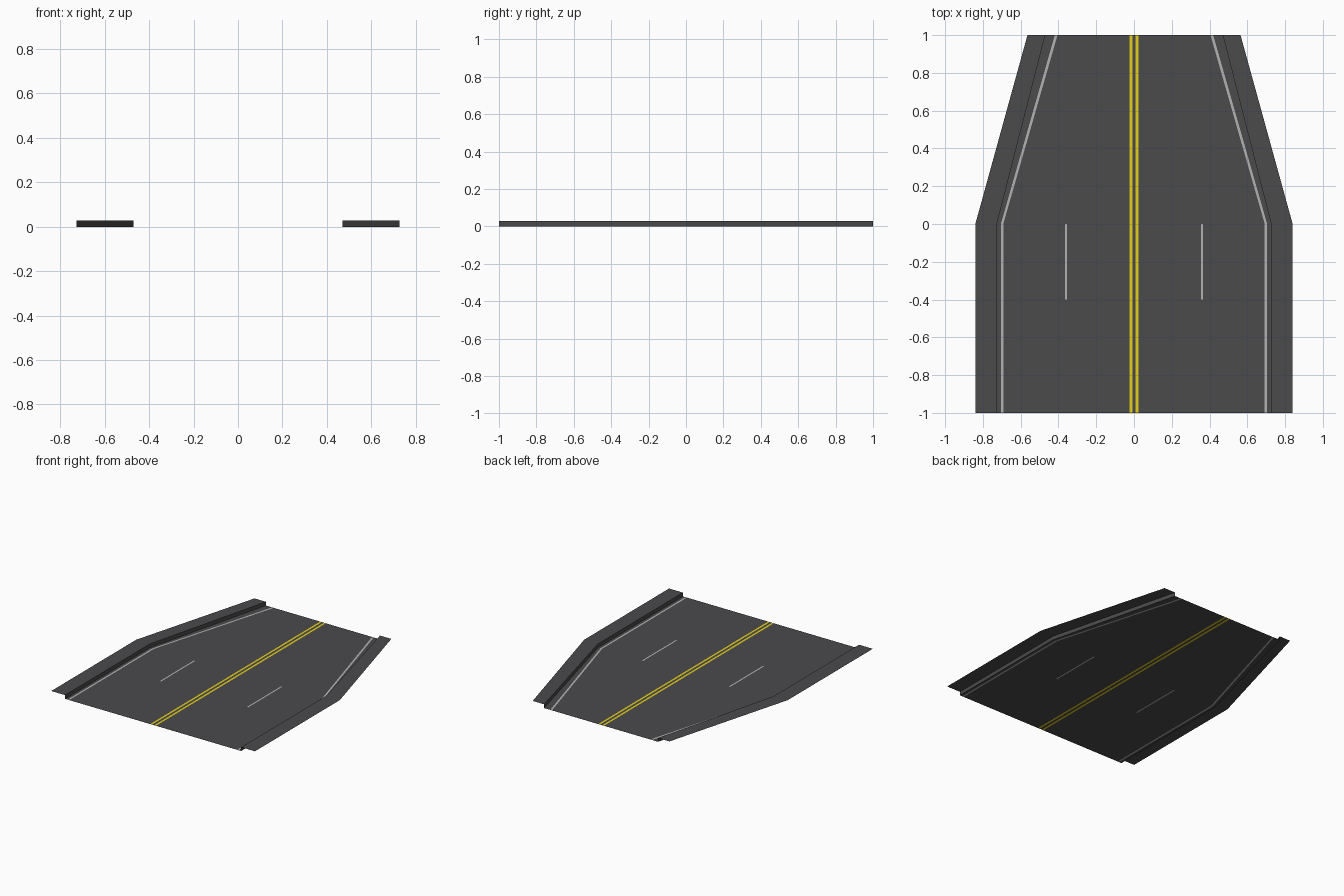
import bpy, bmesh

if "Cube" in bpy.data.objects:
    bpy.data.objects.remove(bpy.data.objects["Cube"])

KERB = 0.028          # sidewalk height
ROWS = (-1.0, -0.4, 0.0, 1.0)


def material(name, rgb):
    m = bpy.data.materials.new(name)
    m.diffuse_color = (*rgb, 1)
    m.use_nodes = True
    m.node_tree.nodes["Principled BSDF"].inputs["Base Color"].default_value = m.diffuse_color
    return m


asphalt = material("asphalt", (0.07, 0.07, 0.073))
white = material("white_paint", (0.45, 0.45, 0.45))
yellow = material("yellow_paint", (0.78, 0.62, 0.01))

# cross-section points: (x on the wide half, x at the narrow end, height)
CENTRE = (0, 0, 0)
Y_IN, Y_OUT = (0.009, 0.009, 0), (0.024, 0.024, 0)
D_IN, D_OUT = (0.354, 0.354, 0), (0.365, 0.365, 0)
E_IN, E_OUT = (0.692, 0.405, 0), (0.705, 0.419, 0)
K_LOW, K_TOP = (0.726, 0.47, 0), (0.726, 0.47, KERB)
OUTER = (0.84, 0.564, KERB)


def build(name, mat, strips):
    """Open sheet of strips (inner, outer, first row, last row), mirrored in x."""
    bm = bmesh.new()
    for a, b, first, last in strips:
        rows = []
        for y in ROWS[first:last + 1]:
            i = 1 if y == 1.0 else 0
            rows.append([bm.verts.new((p[i], y, p[2])) for p in (a, b)])
        for r, s in zip(rows, rows[1:]):
            bm.faces.new((r[0], r[1], s[1], s[0]))
    bmesh.ops.remove_doubles(bm, verts=bm.verts, dist=1e-5)
    me = bpy.data.meshes.new(name)
    bm.to_mesh(me)
    bm.free()
    me.materials.append(mat)
    ob = bpy.data.objects.new(name, me)
    bpy.context.collection.objects.link(ob)
    mod = ob.modifiers.new("mirror", 'MIRROR')
    mod.use_axis[0] = True
    mod.merge_threshold = 1e-4
    return ob


# road surface, leaving gaps that the painted lines fill flush
build("road_surface", asphalt, [
    (CENTRE, Y_IN, 0, 3), (Y_OUT, D_IN, 0, 3),
    (D_IN, D_OUT, 0, 1), (D_IN, D_OUT, 2, 3),
    (D_OUT, E_IN, 0, 3), (E_OUT, K_LOW, 0, 3)])
# painted lines
build("centre_lines", yellow, [(Y_IN, Y_OUT, 0, 3)])
build("lane_dashes", white, [(D_IN, D_OUT, 1, 2)])
build("edge_lines", white, [(E_IN, E_OUT, 0, 3)])
# raised borders
build("kerbs", asphalt, [(K_LOW, K_TOP, 0, 3)])
build("sidewalks", asphalt, [(K_TOP, OUTER, 0, 3)])
